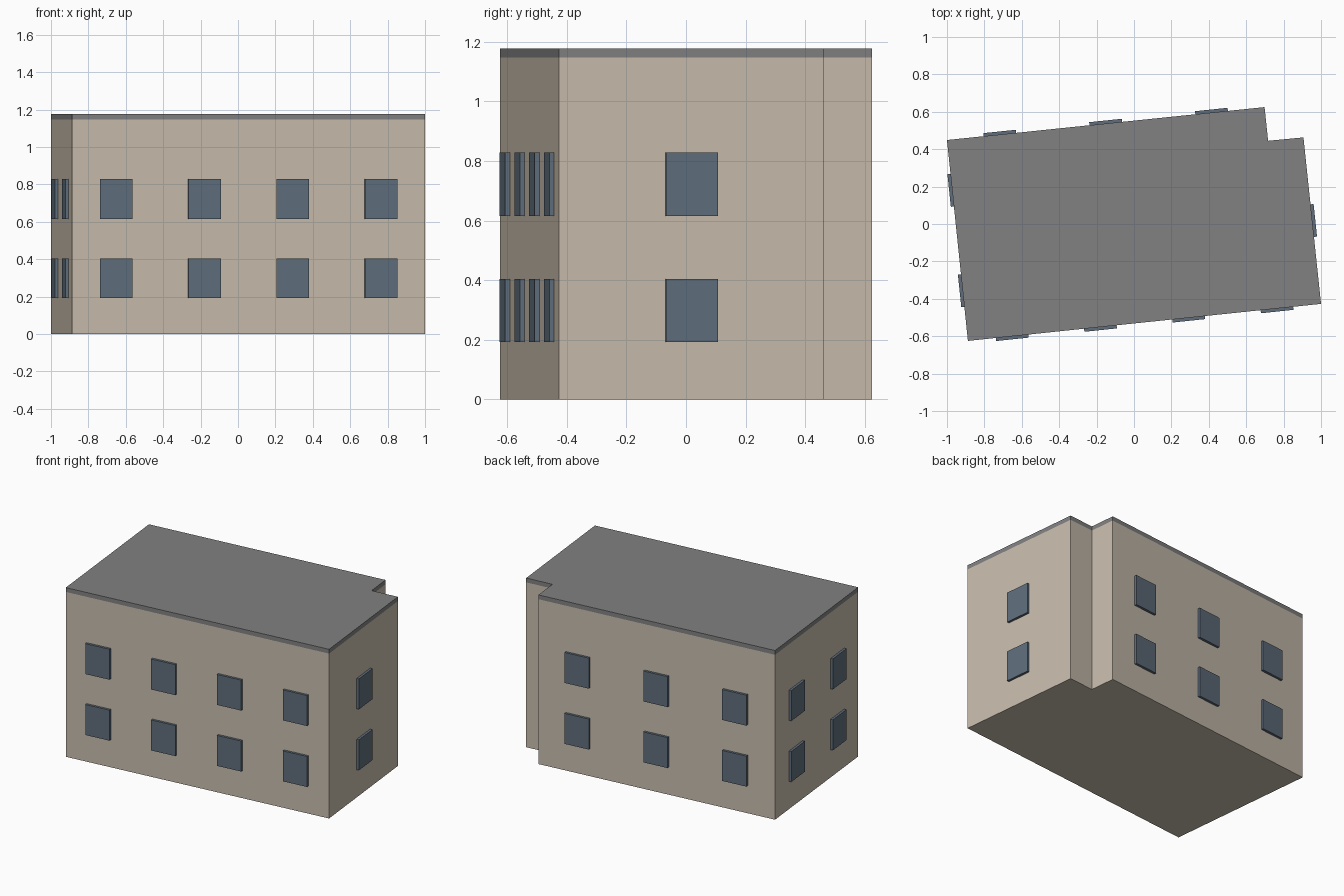
import bpy, bmesh
from mathutils import Vector

if "Cube" in bpy.data.objects:
    bpy.data.objects.remove(bpy.data.objects["Cube"])

HEIGHT, ROOF_Z = 1.177, 1.147
# footprint corners, counter-clockwise from the front left
PLAN = [Vector(p) for p in [(-0.888, -0.625), (1.0, -0.427), (0.906, 0.463),
                            (0.717, 0.445), (0.698, 0.625), (-1.0, 0.449)]]


def material(name, rgb):
    m = bpy.data.materials.new(name)
    m.diffuse_color = (*rgb, 1)
    m.use_nodes = True
    m.node_tree.nodes["Principled BSDF"].inputs["Base Color"].default_value = m.diffuse_color
    return m


beige = material("beige wall", (0.58, 0.51, 0.42))
grey = material("grey roof", (0.22, 0.22, 0.225))
blue = material("blue grey glass", (0.115, 0.155, 0.20))


def prism(name, outline, z0, z1, mat):
    """Extrude a flat outline from z0 to z1."""
    bm = bmesh.new()
    face = bm.faces.new([bm.verts.new((p.x, p.y, z0)) for p in outline])
    top = bmesh.ops.extrude_face_region(bm, geom=[face])["geom"]
    bmesh.ops.translate(bm, vec=(0, 0, z1 - z0),
                        verts=[v for v in top if isinstance(v, bmesh.types.BMVert)])
    bmesh.ops.recalc_face_normals(bm, faces=bm.faces)
    me = bpy.data.meshes.new(name)
    bm.to_mesh(me)
    bm.free()
    me.materials.append(mat)
    ob = bpy.data.objects.new(name, me)
    bpy.context.collection.objects.link(ob)


# main body and flat roof slab
prism("walls", PLAN, 0, ROOF_Z, beige)
prism("roof", PLAN, ROOF_Z, HEIGHT, grey)

# windows: evenly spaced along each long wall, on two floors
WIDTH, OUT, SUNK = 0.175, 0.0165, 0.005
for side, edge, count in [("front", 0, 4), ("right", 1, 1), ("back", 4, 3), ("left", 5, 2)]:
    a, b = PLAN[edge], PLAN[(edge + 1) % len(PLAN)]
    along = (b - a).normalized()
    normal = Vector((along.y, -along.x))
    for i in range(count):
        c = a.lerp(b, (i + 0.5) / count)
        outline = [c + along * s * WIDTH / 2 + normal * d
                   for s, d in [(-1, -SUNK), (-1, OUT), (1, OUT), (1, -SUNK)]]
        for floor, z in enumerate((0.192, 0.616)):
            prism(f"{side}_window_{floor + 1}_{i + 1}", outline, z, z + 0.212, blue)
